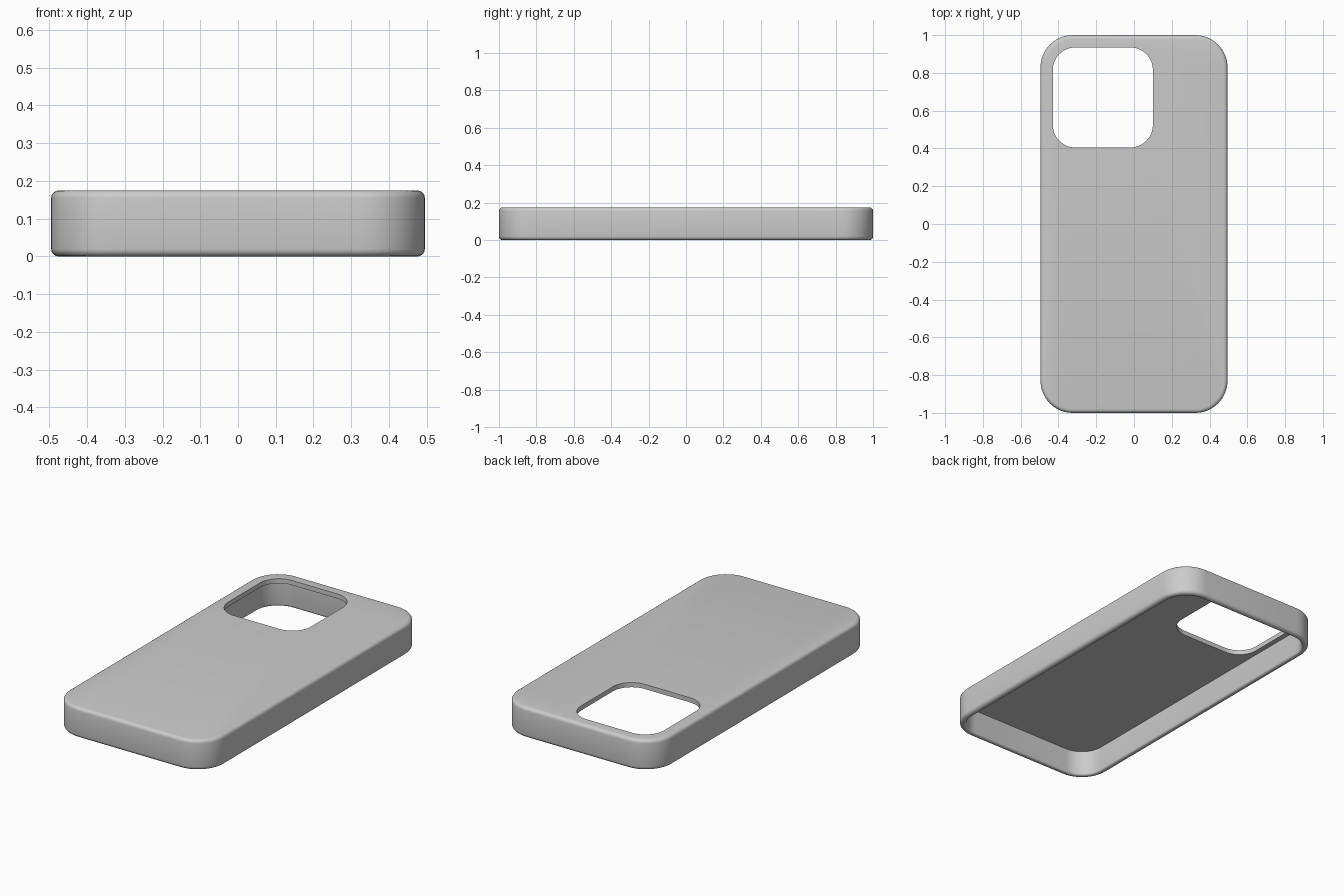
import bpy, bmesh, math

cube = bpy.data.objects.get("Cube")
if cube:
    bpy.data.objects.remove(cube, do_unlink=True)

HALF_W, HALF_L, HEIGHT = 0.495, 1.0, 0.175
CORNER, WALL, PLATE = 0.17, 0.036, 0.027
EDGE, RIM_EDGE = 0.02, 0.012
STEPS = 12


def rounded_ring(bm, cx, cy, hw, hl, radius, z):
    """Closed rounded rectangle of vertices at height z."""
    ring = []
    for corner, (sx, sy) in enumerate([(1, 1), (-1, 1), (-1, -1), (1, -1)]):
        for i in range(STEPS + 1):
            a = (corner + i / STEPS) * math.pi / 2
            ring.append(bm.verts.new((cx + sx * (hw - radius) + radius * math.cos(a),
                                      cy + sy * (hl - radius) + radius * math.sin(a), z)))
    return ring


def shell_ring(bm, inset, z):
    return rounded_ring(bm, 0, 0, HALF_W - inset, HALF_L - inset, CORNER - inset, z)


def hole_ring(bm, z):
    return rounded_ring(bm, -0.165, 0.67, 0.265, 0.265, 0.12, z)


def fillet(inset, z, radius, start):
    """Quarter-round section points (inset, z)."""
    angles = [math.radians(start + 90 * i / 4) for i in range(5)]
    return [(inset - radius * math.cos(a), z + radius * math.sin(a)) for a in angles]


# Wall section: inner wall, rounded rim, outer wall, rounded back edge
section = [(WALL, HEIGHT - PLATE)]
section += fillet(WALL - RIM_EDGE, RIM_EDGE, RIM_EDGE, 180)
section += fillet(EDGE, EDGE, EDGE, 270)
section += fillet(EDGE, HEIGHT - EDGE, EDGE, 0)

# Loft the section around the case, closing through the camera opening
bm = bmesh.new()
rings = [hole_ring(bm, HEIGHT), hole_ring(bm, HEIGHT - PLATE)]
rings += [shell_ring(bm, inset, z) for inset, z in section]
for ring, following in zip(rings, rings[1:] + rings[:1]):
    for i in range(len(ring)):
        j = (i + 1) % len(ring)
        bm.faces.new((ring[i], ring[j], following[j], following[i]))
bmesh.ops.recalc_face_normals(bm, faces=bm.faces)

mesh = bpy.data.meshes.new("phone_case")
bm.to_mesh(mesh)
bm.free()
case = bpy.data.objects.new("phone_case", mesh)
bpy.context.collection.objects.link(case)

# Plain grey material
grey = bpy.data.materials.new("plain_grey")
grey.use_nodes = True
colour = (0.6, 0.6, 0.6, 1)
grey.diffuse_color = colour
grey.node_tree.nodes["Principled BSDF"].inputs["Base Color"].default_value = colour
mesh.materials.append(grey)

# Smooth rounded edges, crisp corners at the opening
bpy.ops.object.select_all(action='DESELECT')
case.select_set(True)
bpy.context.view_layer.objects.active = case
bpy.ops.object.shade_smooth_by_angle(angle=math.radians(35))
